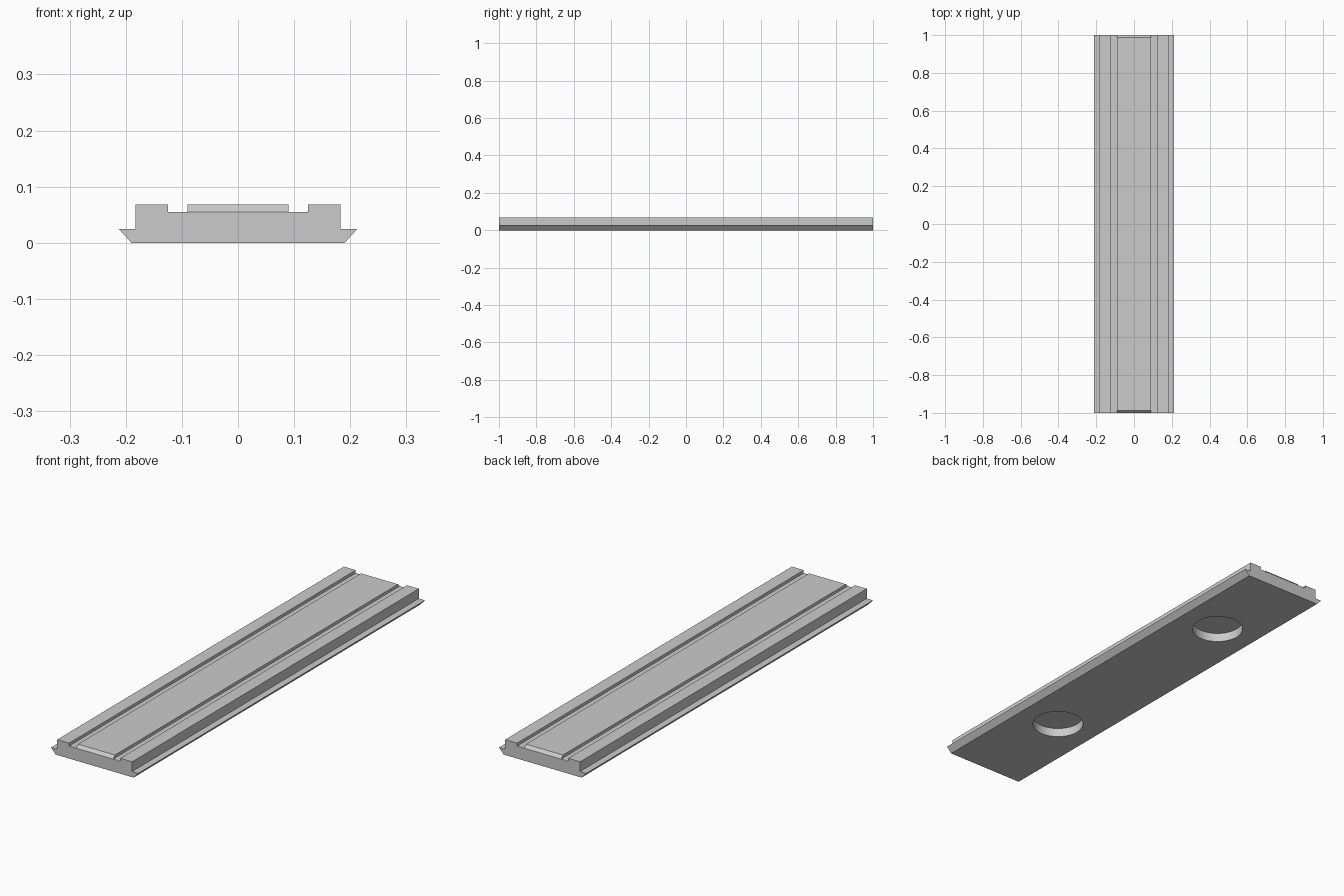
import bpy
import bmesh

LENGTH = 2.0

if "Cube" in bpy.data.objects:
    bpy.data.objects.remove(bpy.data.objects["Cube"], do_unlink=True)

# Plain grey material
grey = bpy.data.materials.new("plain grey")
grey.use_nodes = True
grey.diffuse_color = (0.6, 0.6, 0.6, 1)
grey.node_tree.nodes["Principled BSDF"].inputs["Base Color"].default_value = grey.diffuse_color


def extrude_profile(name, points, direction):
    """Closed prism from a list of 3D profile points."""
    bm = bmesh.new()
    face = bm.faces.new([bm.verts.new(p) for p in points])
    grown = bmesh.ops.extrude_face_region(bm, geom=[face])
    moved = [v for v in grown["geom"] if isinstance(v, bmesh.types.BMVert)]
    bmesh.ops.translate(bm, verts=moved, vec=direction)
    bmesh.ops.recalc_face_normals(bm, faces=bm.faces)
    mesh = bpy.data.meshes.new(name)
    bm.to_mesh(mesh)
    bm.free()
    mesh.materials.append(grey)
    obj = bpy.data.objects.new(name, mesh)
    bpy.context.collection.objects.link(obj)
    return obj


# Rail body: flared foot, side walls, two raised rims and a sunken deck
half = [(0.19, 0), (0.213, 0.025), (0.183, 0.025), (0.183, 0.068),
        (0.125, 0.068), (0.125, 0.055)]
outline = half + [(-x, z) for x, z in reversed(half)]
body = extrude_profile("rail_body", [(x, -LENGTH / 2, z) for x, z in outline],
                       (0, LENGTH, 0))

# Raised centre panel with sloped ends
slope = 0.013
end = LENGTH / 2
panel_side = [(-end, 0.055), (end, 0.055), (end - slope, 0.068), (slope - end, 0.068)]
extrude_profile("centre_panel", [(-0.09, y, z) for y, z in panel_side], (0.18, 0, 0))

# Two round pockets in the underside
for label, y in (("front", -0.51), ("back", 0.56)):
    bpy.ops.mesh.primitive_cylinder_add(vertices=64, radius=0.108, depth=0.08,
                                        location=(0, y, 0))
    cutter = bpy.context.object
    cutter.name = label + "_pocket_cutter"
    cutter.data.materials.append(grey)
    cutter.hide_render = True
    cutter.hide_set(True)
    cut = body.modifiers.new(label + "_pocket", "BOOLEAN")
    cut.operation = "DIFFERENCE"
    cut.solver = "EXACT"
    cut.object = cutter

# Smooth pocket walls, crisp edges everywhere else
bpy.ops.object.select_all(action="DESELECT")
body.select_set(True)
bpy.context.view_layer.objects.active = body
for modifier in list(body.modifiers):
    bpy.ops.object.modifier_apply(modifier=modifier.name)
bpy.ops.object.shade_smooth_by_angle()
for obj in [o for o in bpy.data.objects if o.name.endswith("_pocket_cutter")]:
    bpy.data.objects.remove(obj, do_unlink=True)
